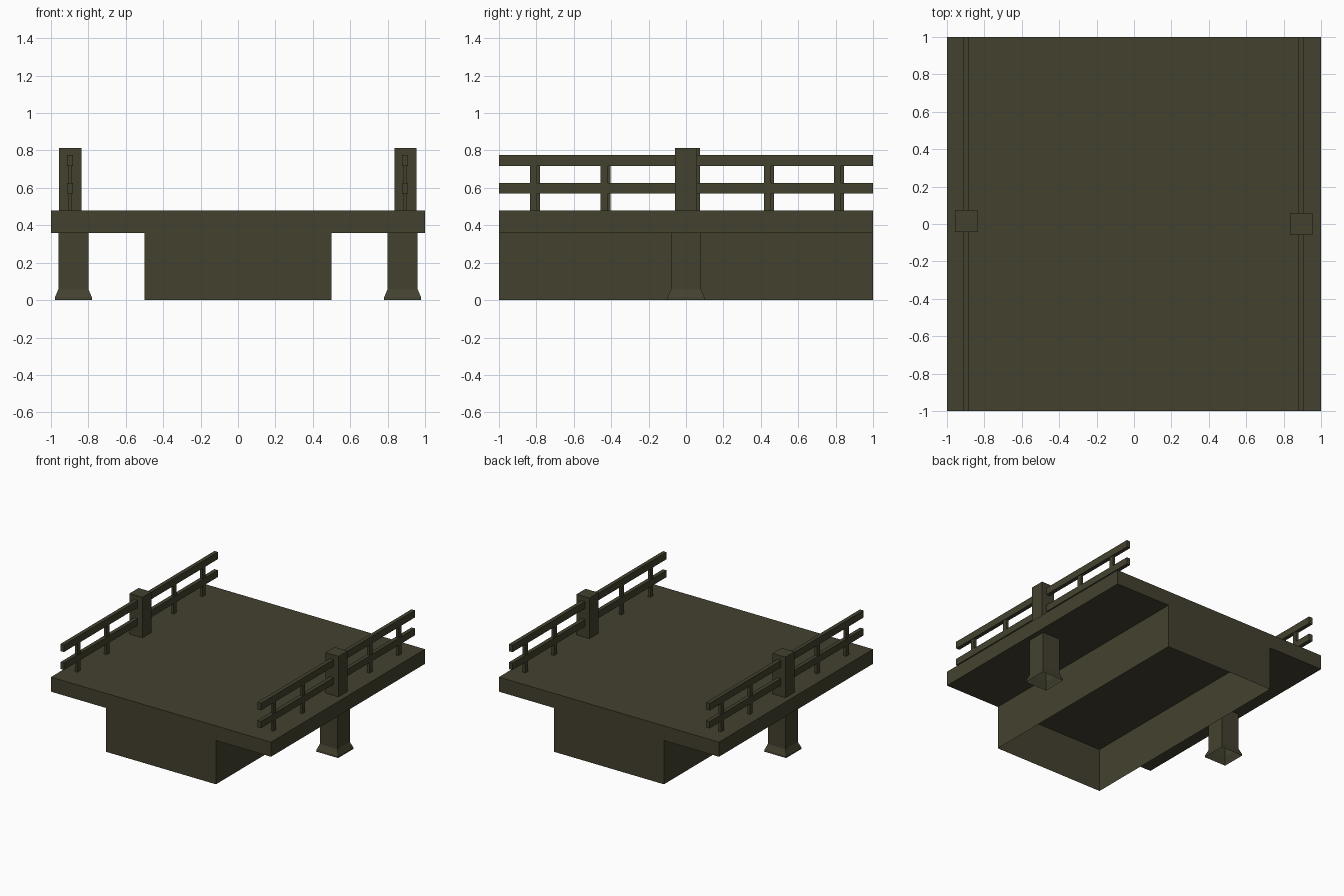
import bpy, bmesh

if "Cube" in bpy.data.objects:
    bpy.data.objects.remove(bpy.data.objects["Cube"])

olive = bpy.data.materials.new("dark_olive")
olive.diffuse_color = (0.056, 0.053, 0.028, 1)
olive.use_nodes = True
olive.node_tree.nodes["Principled BSDF"].inputs["Base Color"].default_value = olive.diffuse_color


def finish(name, bm):
    bmesh.ops.recalc_face_normals(bm, faces=bm.faces)
    mesh = bpy.data.meshes.new(name)
    bm.to_mesh(mesh)
    bm.free()
    mesh.materials.append(olive)
    obj = bpy.data.objects.new(name, mesh)
    bpy.context.collection.objects.link(obj)
    return obj


def box(name, xs, ys, zs, open_bottom=False):
    bm = bmesh.new()
    bmesh.ops.create_cube(bm, size=1)
    for v in bm.verts:
        v.co = [r[0] if c < 0 else r[1] for c, r in zip(v.co, (xs, ys, zs))]
    bm.normal_update()
    if open_bottom:
        low = [f for f in bm.faces if f.normal.z < -0.9]
        bmesh.ops.delete(bm, geom=low, context='FACES')
    return finish(name, bm)


def leg(name, cx):
    # open square tube with a flared foot: (half width, height)
    profile = [(0.10, 0), (0.098, 0.016), (0.086, 0.045), (0.08, 0.06), (0.08, 0.36)]
    bm = bmesh.new()
    rings = [[bm.verts.new((cx + sx * r, sy * r, z))
              for sx, sy in ((-1, -1), (1, -1), (1, 1), (-1, 1))] for r, z in profile]
    for a, b in zip(rings, rings[1:]):
        for i in range(4):
            j = (i + 1) % 4
            bm.faces.new((a[i], a[j], b[j], b[i]))
    return finish(name, bm)


# deck and hollow central pier
box("deck", (-1, 1), (-1, 1), (0.36, 0.48))
box("central_pier", (-0.5, 0.5), (-1, 1), (0, 0.36), open_bottom=True)

# each side: leg below, post, rails and balusters above (left side sits slightly further back)
for side, sx, rail_x, post_x, dy in (("left", -1, -0.898, -0.897, 0.015),
                                     ("right", 1, 0.893, 0.895, 0.0)):
    leg(side + "_leg", sx * 0.88)
    box(side + "_post", (post_x - 0.059, post_x + 0.059),
        (-0.059 + dy, 0.059 + dy), (0.48, 0.813))
    for label, z0, z1 in (("lower", 0.57, 0.626), ("upper", 0.717, 0.775)):
        box(f"{side}_{label}_rail", (rail_x - 0.016, rail_x + 0.016), (-1, 1), (z0, z1))
    for i, y in enumerate((-0.815, -0.437, 0.436, 0.81)):
        box(f"{side}_baluster_{i + 1}", (rail_x - 0.011, rail_x + 0.011),
            (y - 0.019 + dy, y + 0.019 + dy), (0.48, 0.72))
